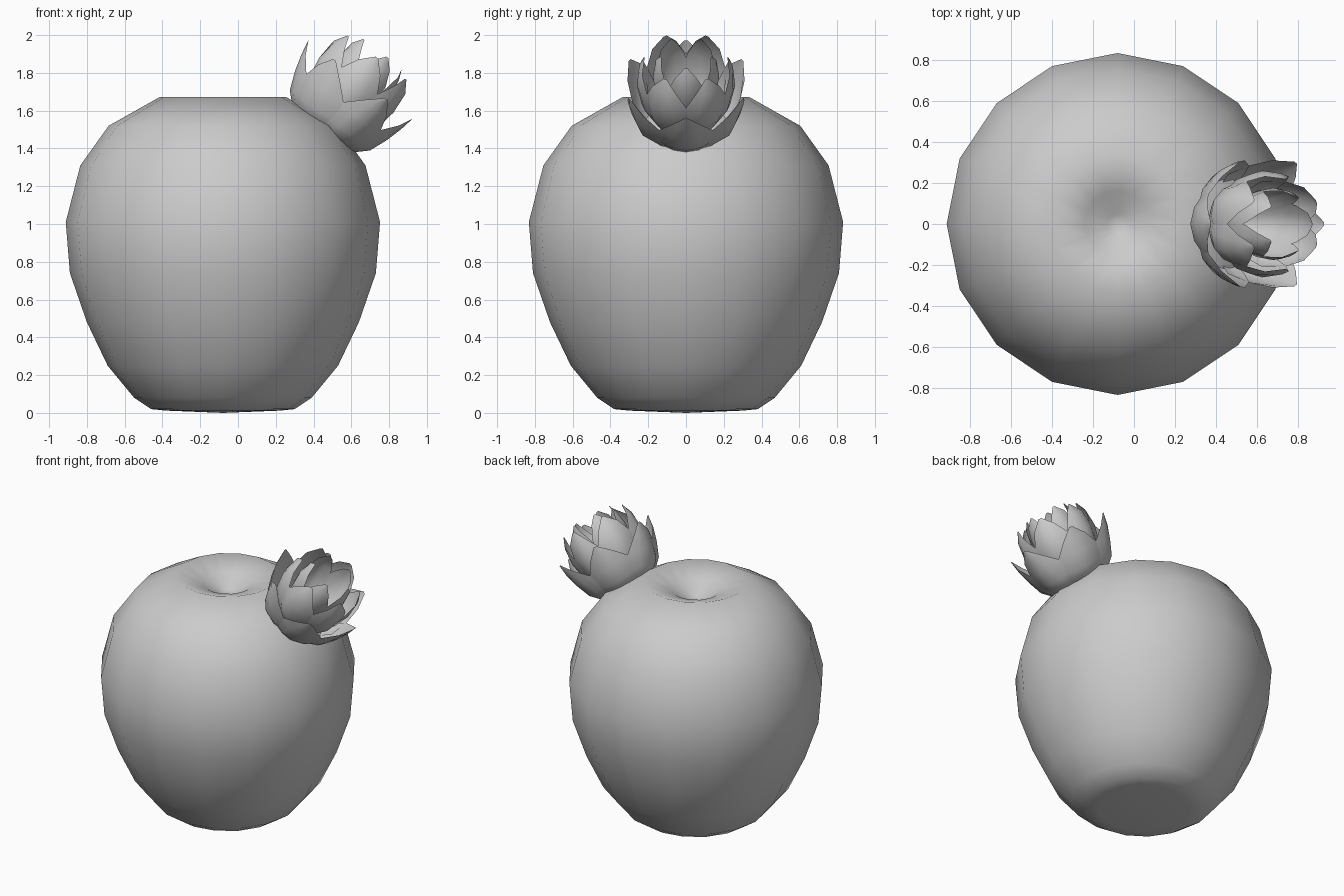
import bpy, bmesh, math
from mathutils import Vector, Matrix

if "Cube" in bpy.data.objects:
    bpy.data.objects.remove(bpy.data.objects["Cube"])


def finish(name, bm, angle):
    me = bpy.data.meshes.new(name)
    bm.normal_update()
    bm.to_mesh(me)
    bm.free()
    ob = bpy.data.objects.new(name, me)
    bpy.context.collection.objects.link(ob)
    bpy.ops.object.select_all(action='DESELECT')
    ob.select_set(True)
    bpy.context.view_layer.objects.active = ob
    bpy.ops.object.shade_smooth_by_angle(angle=math.radians(angle))
    return ob


# Rounded 16-sided body with a dimple on top
profile = [(0.30, 0.012), (0.38, 0.02), (0.47, 0.08), (0.61, 0.25), (0.72, 0.48),
           (0.81, 0.74), (0.832, 1.01), (0.755, 1.31), (0.605, 1.52),
           (0.335, 1.672), (0.16, 1.61), (0.05, 1.54)]
SIDES = 16
bm = bmesh.new()
rings = []
for r, z in profile:
    rings.append([bm.verts.new((r * math.cos(2 * math.pi * i / SIDES) - 0.08,
                                r * math.sin(2 * math.pi * i / SIDES), z))
                  for i in range(SIDES)])
for a, b in zip(rings, rings[1:]):
    for i in range(SIDES):
        j = (i + 1) % SIDES
        bm.faces.new((a[i], a[j], b[j], b[i]))
bottom = bm.verts.new((-0.08, 0, 0))
top = bm.verts.new((-0.08, 0, 1.53))
for i in range(SIDES):
    j = (i + 1) % SIDES
    bm.faces.new((bottom, rings[0][j], rings[0][i]))
    bm.faces.new((top, rings[-1][i], rings[-1][j]))
finish("body", bm, 60)

# Flower frame: local z is the flower axis, local x points down the shoulder
axis = Vector((0.6, 0, 0.8))
side = Vector((0.8, 0, -0.6))
frame = Matrix((side, Vector((0, 1, 0)), axis)).transposed().to_4x4()
frame.translation = (0.45, 0, 1.5)

# Half-width of a petal along its length, as a share of the maximum
WIDTHS = [0.3, 0.78, 1.0, 0.88, 0.5, 0.06]
ACROSS = [-1, -0.5, 0, 0.5, 1]


def petal_ring(name, count, start, path, half_width, cup):
    """Ring of cupped, pointed petals; path gives (radius, height)."""
    bm = bmesh.new()
    for k in range(count):
        rot = Matrix.Rotation(math.radians(start + 360 * k / count), 4, 'Z')
        rows = []
        for (r, h), w in zip(path, WIDTHS):
            rows.append([bm.verts.new(frame @ rot @ Vector(
                (r - cup * (s * w) ** 2, s * w * half_width, h + 0.02 * s * s * w)))
                for s in ACROSS])
        for a, b in zip(rows, rows[1:]):
            for i in range(len(ACROSS) - 1):
                bm.faces.new((a[i], a[i + 1], b[i + 1], b[i]))
    return finish(name, bm, 60)


petal_ring("outer_petals", 6, 0,
           [(0.06, -0.03), (0.19, -0.01), (0.265, 0.06), (0.305, 0.16),
            (0.33, 0.25), (0.345, 0.33)], 0.165, 0.08)
petal_ring("middle_petals", 6, 30,
           [(0.05, 0.0), (0.16, 0.06), (0.235, 0.17), (0.26, 0.29),
            (0.25, 0.40), (0.22, 0.475)], 0.145, 0.075)
petal_ring("inner_petals", 5, 0,
           [(0.03, 0.05), (0.11, 0.12), (0.165, 0.24), (0.18, 0.36),
            (0.165, 0.45), (0.14, 0.51)], 0.105, 0.055)
